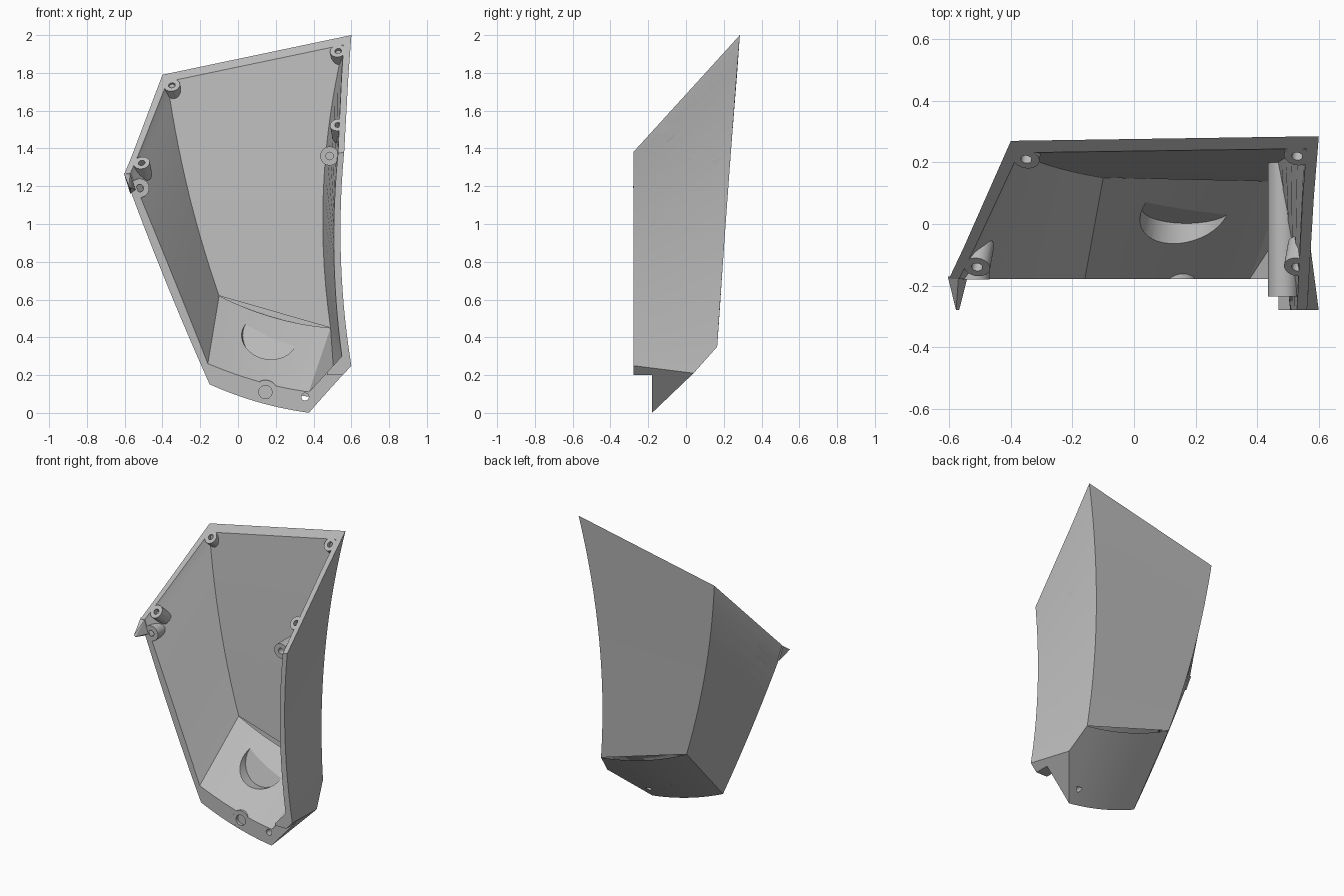
import bpy, bmesh, math
from mathutils import Vector, Matrix

cube = bpy.data.objects.get("Cube")
if cube:
    bpy.data.objects.remove(cube, do_unlink=True)

grey = bpy.data.materials.new("plain_grey")
grey.use_nodes = True
grey.diffuse_color = (0.5, 0.5, 0.5, 1)
grey.node_tree.nodes["Principled BSDF"].inputs["Base Color"].default_value = (0.5, 0.5, 0.5, 1)


def make(name, bm):
    bmesh.ops.recalc_face_normals(bm, faces=bm.faces)
    me = bpy.data.meshes.new(name)
    bm.to_mesh(me)
    bm.free()
    me.materials.append(grey)
    ob = bpy.data.objects.new(name, me)
    bpy.context.scene.collection.objects.link(ob)
    return ob


def select(ob):
    bpy.ops.object.select_all(action='DESELECT')
    ob.select_set(True)
    bpy.context.view_layer.objects.active = ob


def boolean(ob, tool, op='DIFFERENCE', keep=False):
    select(ob)
    mod = ob.modifiers.new("bool", 'BOOLEAN')
    mod.operation, mod.object, mod.solver = op, tool, 'EXACT'
    bpy.ops.object.modifier_apply(modifier=mod.name)
    if not keep:
        bpy.data.objects.remove(tool, do_unlink=True)


def smooth(ob):
    select(ob)
    bpy.ops.object.shade_smooth_by_angle(angle=math.radians(22))


def arc(pts, s):
    # parabola through three points
    a, m, b = (Vector(p) for p in pts)
    return a * (1 - s) * (1 - 2 * s) + m * 4 * s * (1 - s) + b * s * (2 * s - 1)


def hull(name, br, fr, bl, fl, sill, lip, p, y, n=20):
    """Closed solid: curved back, side and sloping bottom walls, run out straight to depth y."""
    bm = bmesh.new()

    def ahead(v):
        return bm.verts.new((v.co.x, y, v.co.z))

    grid = []
    for i in range(n + 1):
        row = [bm.verts.new(arc(c, -0.4 + 1.4 * i / n)) for c in (fr, br, bl, fl)]
        grid.append([ahead(row[0])] + row + [ahead(row[3])])
    for r0, r1 in zip(grid, grid[1:]):
        for j in range(5):
            bm.faces.new((r0[j], r0[j + 1], r1[j + 1], r1[j]))
    far_r, front_r, back_r, back_l, front_l, far_l = grid[-1]
    # sloping bottom, from one side to the other
    strip = [(back_l, front_l, far_l)]
    for i in range(1, n + 1):
        back = back_r if i == n else bm.verts.new(arc(sill, i / n))
        front = bm.verts.new(arc(lip, i / n))
        strip.append((back, front, ahead(front)))
    for a, b in zip(strip, strip[1:]):
        for j in range(2):
            bm.faces.new((a[j], b[j], b[j + 1], a[j + 1]))
    # cut-off lower corner
    corner = bm.verts.new(p)
    tip, far_tip = strip[-1][1:]
    bm.faces.new((back_r, corner, tip))
    bm.faces.new((back_r, front_r, corner))
    bm.faces.new((corner, front_r, far_r, far_tip, tip))
    # closing caps, trimmed off later
    bm.faces.new(grid[0])
    bm.faces.new([r[0] for r in grid] + [s[2] for s in strip[::-1]] + [r[5] for r in grid[-2::-1]])
    return make(name, bm)


def box(name, lo, hi, mat=Matrix()):
    bm = bmesh.new()
    lo, hi = Vector(lo), Vector(hi)
    bmesh.ops.create_cube(bm, size=1, matrix=mat @ Matrix.Translation((lo + hi) / 2)
                          @ Matrix.Diagonal((*(hi - lo), 1)))
    return make(name, bm)


def rod(name, start, axis, r, length, hole=0, depth=0, r2=None):
    """Cylinder or cone running from start along axis, with an optional blind hole."""
    axis = Vector(axis).normalized()
    bm = bmesh.new()
    bmesh.ops.create_cone(bm, cap_ends=True, segments=40, radius1=r2 or r, radius2=r, depth=length)
    if hole:
        cap = max(bm.faces, key=lambda f: f.calc_center_median().z)
        bmesh.ops.inset_region(bm, faces=[cap], thickness=r - hole)
        floor = bmesh.ops.extrude_discrete_faces(bm, faces=[cap])["faces"][0]
        bmesh.ops.translate(bm, verts=floor.verts, vec=(0, 0, -depth))
    turn = (-axis).to_track_quat('Z', 'Y').to_matrix().to_4x4()
    bm.transform(Matrix.Translation(Vector(start) + axis * length / 2) @ turn)
    return make(name, bm)


outer = hull("outer_volume",
             br=[(.6, .285, 2), (.491, .2225, 1.175), (.517, .165, .35)],
             fr=[(.562, -.28, 1.38), (.545, -.28, .815), (.6, -.28, .25)],
             bl=[(-.4, .27, 1.79), (-.3, .222, 1.17), (-.13, .179, .55)],
             fl=[(-.605, -.18, 1.27), (-.385, -.18, .7), (-.15, -.18, .15)],
             sill=[(-.13, .179, .55), (.19, .17, .42), (.517, .165, .35)],
             lip=[(-.15, -.18, .15), (.11, -.18, .055), (.375, -.18, 0)],
             p=(.558, .04, .21), y=-.4)
inner = hull("inner_volume",
             br=[(.56, .245, 1.95), (.453, .185, 1.2), (.49, .137, .45)],
             fr=[(.53, -.28, 1.38), (.508, -.28, .84), (.55, -.28, .3)],
             bl=[(-.375, .232, 1.76), (-.265, .187, 1.18), (-.1, .15, .62)],
             fl=[(-.57, -.18, 1.27), (-.36, -.18, .76), (-.16, -.18, .26)],
             sill=[(-.1, .15, .62), (.19, .145, .505), (.49, .137, .45)],
             lip=[(-.16, -.18, .26), (.11, -.18, .165), (.375, -.18, .11)],
             p=(.504, .02, .25), y=-.5)

# shell, hollowed and trimmed
shell = outer.copy()
shell.data = outer.data.copy()
shell.name = "shell"
bpy.context.scene.collection.objects.link(shell)
boolean(shell, inner)

A, B, D = Vector((.6, .285, 2)), Vector((-.4, .27, 1.79)), Vector((.565, -.28, 1.38))
normal = (B - A).cross(D - A).normalized()
if normal.z < 0:
    normal.negate()
slant = Matrix.Translation(A) @ normal.to_track_quat('Z', 'Y').to_matrix().to_4x4()
boolean(shell, box("top_cutter", (-3, -3, 0), (3, 3, 3), slant))
boolean(shell, box("front_cutter", (-2, -2, -2), (2, -.279, 3)))
boolean(shell, box("opening_cutter", (-2, -2, -2), (.47, -.179, 3)))
boolean(shell, box("corner_cutter", (.4, -2, -2), (2, -.179, .2)))

# round pockets and screw holes in the sloping bottom
boolean(shell, rod("pocket_cutter", (.17, .05, .41), (0, -.94, .33), .145, .25, r2=.19))
boolean(shell, rod("small_pocket_cutter", (.415, -.115, .21), (0, -1, 0), .045, .1, r2=.07))
boolean(shell, rod("socket_cutter", (.145, -.3, .11), (0, 1, 0), .058, .2))
boolean(shell, rod("pin_cutter", (.355, -.3, .085), (0, 1, 0), .02, .2))
smooth(shell)

# screw bosses square to the slanted rim
bosses = []
for name, x, y in (("upper_left", .53, .22), ("upper_right", -.35, .21),
                   ("lower_left", .53, -.14), ("lower_right", -.51, -.14)):
    z = A.z - (normal.x * (x - A.x) + normal.y * (y - A.y)) / normal.z
    bosses.append(rod(name + "_rim_boss", (x, y, z), -normal, .043, .1, .018, .04))

# posts running straight back to the walls
bosses += [rod("left_post", (.485, -.235, 1.36), (0, 1, 0), .05, .45, .02, .12),
           rod("right_post", (-.52, -.18, 1.19), (0, 1, 0), .05, .35, .02, .04),
           rod("bottom_socket", (.145, -.178, .11), (0, 1, 0), .064, .16, .035, .02)]
for boss in bosses:
    boolean(boss, outer, 'INTERSECT', keep=True)
    smooth(boss)
bpy.data.objects.remove(outer, do_unlink=True)

# small pointed tab on the side rim
bm = bmesh.new()
for co in ((-.605, -.17, 1.27), (-.578, -.28, 1.2), (-.57, -.175, 1.16),
           (-.57, -.17, 1.27), (-.568, -.28, 1.19), (-.54, -.17, 1.18)):
    bm.verts.new(co)
bmesh.ops.convex_hull(bm, input=bm.verts)
make("side_tab", bm)
